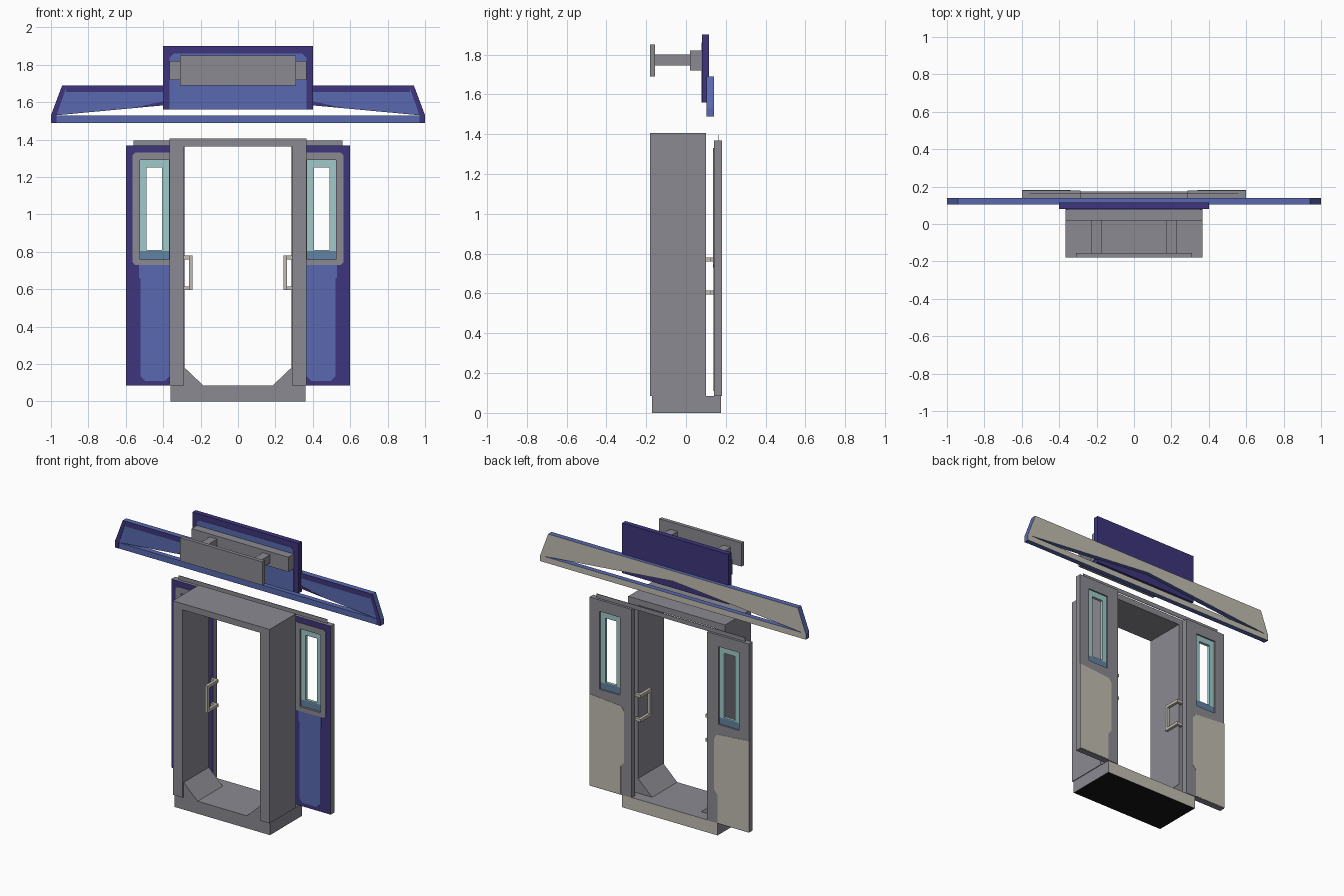
import bpy, bmesh
from mathutils import Vector

cube = bpy.data.objects.get("Cube")
if cube:
    bpy.data.objects.remove(cube)


def material(name, rgb):
    lin = [((c / 255 + 0.055) / 1.055) ** 2.4 for c in rgb] + [1]
    m = bpy.data.materials.new(name)
    m.use_nodes = True
    m.diffuse_color = lin
    m.node_tree.nodes["Principled BSDF"].inputs["Base Color"].default_value = lin
    return m


GREY = material("steel grey", (139, 138, 145))
PURPLE = material("deep purple", (62, 53, 124))
BLUE = material("mid blue", (89, 105, 176))
TEAL = material("pale teal", (160, 202, 202))
SILL = material("slate blue", (97, 131, 164))
BEIGE = material("warm beige", (194, 189, 178))
BLACK = material("black", (22, 22, 22))


def rect(x0, x1, z0, z1, c=0.0):
    """Rectangle outline in x and z, optionally with cut corners."""
    if not c:
        return [(x0, z0), (x1, z0), (x1, z1), (x0, z1)]
    return [(x0 + c, z0), (x1 - c, z0), (x1, z0 + c), (x1, z1 - c),
            (x1 - c, z1), (x0 + c, z1), (x0, z1 - c), (x0, z0 + c)]


def panel(name, outline, y0, y1, side, front=None, back=None, bottom=None,
          hole=None, flip=1):
    """Extrude an outline, with an optional hole, from y0 to y1; colour faces by direction."""
    bm = bmesh.new()
    edges = []
    for loop in [outline] + ([hole] if hole else []):
        vs = [bm.verts.new((x * flip, y0, z)) for x, z in loop]
        edges += [bm.edges.new((vs[i - 1], vs[i])) for i in range(len(vs))]
    bmesh.ops.triangle_fill(bm, edges=edges, use_beauty=True, normal=Vector((0, -1, 0)))
    ext = bmesh.ops.extrude_face_region(bm, geom=bm.faces[:], use_keep_orig=True)
    moved = [g for g in ext["geom"] if isinstance(g, bmesh.types.BMVert)]
    bmesh.ops.translate(bm, verts=moved, vec=(0, y1 - y0, 0))
    bmesh.ops.recalc_face_normals(bm, faces=bm.faces[:])
    mats = [side, front or side, back or side, bottom or side]
    for f in bm.faces:
        f.normal_update()
        n = f.normal
        f.material_index = 1 if n.y < -0.9 else 2 if n.y > 0.9 else 3 if n.z < -0.9 else 0
    mesh = bpy.data.meshes.new(name)
    bm.to_mesh(mesh)
    bm.free()
    for m in mats:
        mesh.materials.append(m)
    ob = bpy.data.objects.new(name, mesh)
    bpy.context.collection.objects.link(ob)
    return ob


# Threshold and lintel
panel("threshold", rect(-0.36, 0.36, 0, 0.085), -0.17, 0.175, GREY, back=BEIGE, bottom=BLACK)
panel("lintel", rect(-0.365, 0.365, 1.363, 1.405), -0.18, 0.10, GREY)
panel("door_top_rail", rect(-0.56, 0.56, 1.365, 1.395), 0.16, 0.164, GREY)

for s, tag in ((1, "left"), (-1, "right")):
    # Door frame
    panel(tag + "_jamb", rect(0.29, 0.365, 0.085, 1.363), -0.18, 0.10, GREY, flip=s)
    panel(tag + "_gusset", [(0.29, 0.085), (0.29, 0.185), (0.185, 0.085)],
          -0.17, 0.10, GREY, flip=s)

    # Sliding door with window opening
    opening = rect(0.37, 0.525, 0.76, 1.29)
    panel(tag + "_door", rect(0.285, 0.60, 0.085, 1.368), 0.14, 0.18, GREY,
          front=PURPLE, hole=opening, flip=s)
    panel(tag + "_door_blue_panel", rect(0.365, 0.52, 0.11, 0.74, 0.025),
          0.138, 0.14, BLUE, flip=s)
    panel(tag + "_door_blue_shoulder", rect(0.36, 0.53, 0.66, 0.74),
          0.1375, 0.14, BLUE, flip=s)
    panel(tag + "_window_surround", rect(0.33, 0.565, 0.73, 1.33, 0.015),
          0.136, 0.14, GREY, hole=opening, flip=s)
    panel(tag + "_door_back_panel", [(0.60, 0.09), (0.365, 0.09), (0.365, 0.28),
          (0.34, 0.31), (0.34, 0.66), (0.36, 0.69), (0.60, 0.71)],
          0.18, 0.182, BEIGE, flip=s)

    # Window trim and sill
    panel(tag + "_window_trim", rect(0.37, 0.525, 0.805, 1.29), 0.15, 0.17, TEAL,
          hole=rect(0.405, 0.488, 0.81, 1.25), flip=s)
    panel(tag + "_window_sill", rect(0.37, 0.525, 0.76, 0.807), 0.15, 0.17, SILL, flip=s)

    # Door handle
    panel(tag + "_handle_grip", rect(0.243, 0.263, 0.595, 0.78), 0.02, 0.04, BEIGE, flip=s)
    for z, pos in ((0.595, "lower"), (0.76, "upper")):
        panel(f"{tag}_handle_{pos}_arm", rect(0.243, 0.263, z, z + 0.02),
              0.04, 0.14, BEIGE, flip=s)
        panel(f"{tag}_handle_{pos}_tab", rect(0.263, 0.29, z, z + 0.02),
              0.12, 0.14, BEIGE, flip=s)

    # Canopy painted borders
    panel(tag + "_canopy_end_border", [(1, 1.49), (1, 1.53), (0.94, 1.69), (0.915, 1.69),
          (0.97, 1.53), (0.97, 1.49)], 0.103, 0.105, PURPLE, flip=s)
    panel(tag + "_canopy_inner_border", [(0.38, 1.587), (0.55, 1.573), (0.42, 1.60),
          (0.38, 1.61)], 0.103, 0.105, PURPLE, flip=s)

    # Sign bracket
    panel(tag + "_sign_arm", rect(0.172, 0.228, 1.745, 1.80), -0.155, 0.02, GREY, flip=s)

# Canopy with a low triangular opening
panel("canopy", [(-1, 1.49), (1, 1.49), (1, 1.53), (0.94, 1.69), (-0.94, 1.69), (-1, 1.53)],
      0.105, 0.14, BLUE, back=BEIGE,
      hole=[(-0.975, 1.53), (0.975, 1.53), (0, 1.62)])
panel("canopy_top_border", rect(-0.92, 0.92, 1.655, 1.69), 0.103, 0.105, PURPLE)

# Sign backboard, mount and plate
panel("backboard", rect(-0.40, 0.40, 1.56, 1.90), 0.08, 0.115, PURPLE)
panel("backboard_blue_panel", [(-0.365, 1.56), (0.365, 1.56), (0.365, 1.84), (0.345, 1.86),
      (-0.345, 1.86), (-0.365, 1.84)], 0.078, 0.08, BLUE)
panel("sign_mount", rect(-0.365, 0.365, 1.72, 1.82), 0.02, 0.08, GREY)
panel("sign_plate", rect(-0.31, 0.31, 1.69, 1.85), -0.18, -0.155, GREY)
